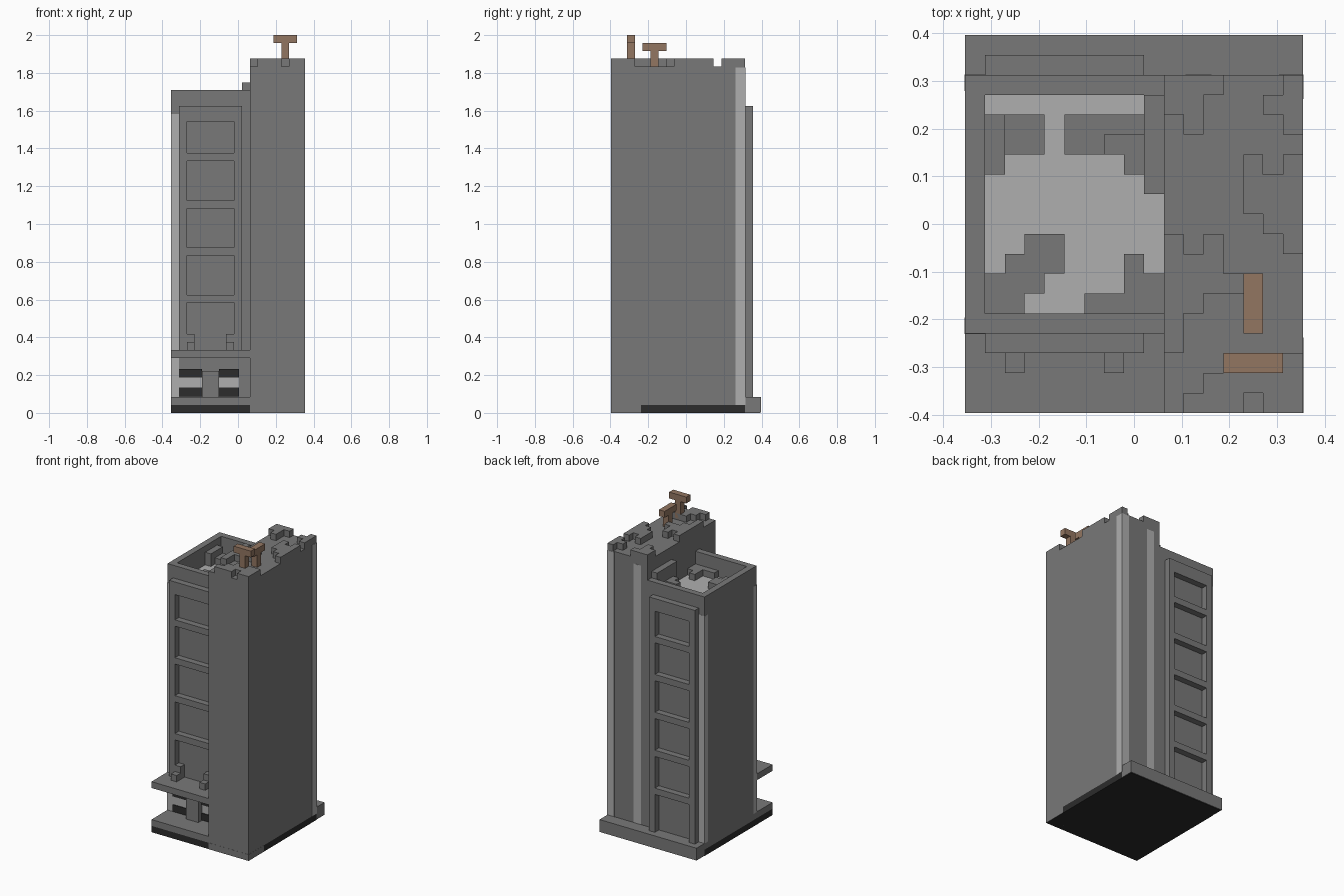
import bpy, bmesh
from mathutils import Matrix, Vector

if "Cube" in bpy.data.objects:
    bpy.data.objects.remove(bpy.data.objects["Cube"])

UNIT = 1 / 24                      # one block of the building grid
WIDE, DEEP = 17, 19                # footprint in blocks
SPLIT, FRONT, BACK = 10, 4, 17     # where the two towers meet, low tower faces
FLOOR, TOP = 38, 44                # sunken roof floor and tall roof floor


def material(name, r, g, b):
    m = bpy.data.materials.new(name)
    m.use_nodes = True
    m.diffuse_color = (r, g, b, 1)
    m.node_tree.nodes["Principled BSDF"].inputs["Base Color"].default_value = (r, g, b, 1)
    return m


stone = material("stone grey", .19, .19, .19)
pale = material("pale grey", .43, .43, .43)
black = material("black", .025, .025, .025)
wood = material("brown wood", .29, .18, .12)


def part(name, mat, *boxes):
    """One object made of boxes: (x0, x1, y0, y1, z0, z1) in blocks."""
    bm = bmesh.new()
    for x0, x1, y0, y1, z0, z1 in boxes:
        mid = Vector(((x0 + x1 - WIDE) / 2, (y0 + y1 - DEEP) / 2, (z0 + z1) / 2))
        size = Matrix.Diagonal((x1 - x0, y1 - y0, z1 - z0, 1))
        bmesh.ops.create_cube(bm, size=1, matrix=Matrix.Translation(mid) @ size)
    bmesh.ops.scale(bm, vec=(UNIT,) * 3, verts=bm.verts)
    mesh = bpy.data.meshes.new(name)
    bm.to_mesh(mesh)
    bm.free()
    mesh.materials.append(mat)
    ob = bpy.data.objects.new(name, mesh)
    bpy.context.collection.objects.link(ob)
    return ob


def rubble(name, plan, x0, y0, z0, heights):
    """Broken blocks laid out from a plan whose first row is the back."""
    boxes = []
    for j, row in enumerate(reversed(plan.split())):
        for i, c in enumerate(row):
            if c in heights:
                x, y = x0 + i, y0 + j
                boxes.append((x, x + 1, y, y + 1, z0, z0 + heights[c]))
    part(name, stone, *boxes)


# Base: black footing, grey slab, stone corner under the tall tower
part("footing", black, (0, WIDE, 0, BACK, 0, 1), (.1, WIDE - .1, BACK, DEEP - .1, -.0, .1))
part("base_slab", stone, (0, SPLIT, 0, BACK, 1, 2), (0, WIDE, BACK, DEEP, .05, 2))
part("footing_corner", stone, (SPLIT, WIDE + .02, -.02, 1, 0, 1),
     (WIDE - 1, WIDE + .02, 0, FLOOR / 10, 0, 1))

# Two towers
part("tall_tower", stone, (SPLIT, WIDE, 0, BACK, 1, TOP))
part("low_tower", stone, (0, SPLIT, FRONT, BACK, 2, FLOOR - .1))
part("sunken_roof", pale, (.5, SPLIT, FRONT + .5, BACK - .5, FLOOR - .5, FLOOR))
part("roof_rim", stone, (0, 1, FRONT, BACK, FLOOR - .2, 41),
     (1, SPLIT, FRONT, FRONT + 1, FLOOR - .2, 41),
     (1, SPLIT, BACK - 1, BACK, FLOOR - .2, 41))

# Pale worn corners and back strip
e = .03
part("low_tower_worn_corners", pale,
     (-e, 1, FRONT - e, FRONT + .8, 2, FLOOR),
     (-e, 1, BACK - .8, BACK + e, 2, FLOOR))
part("tall_tower_worn_corner", pale, (WIDE - 1.2, WIDE + e, BACK - 1.2, BACK + e, 1, TOP - .1))
part("tall_tower_worn_strip", pale, (SPLIT + 1.1, SPLIT + 2.4, BACK - .5, BACK + e, 2, TOP - 1))


def ladder_panel(name, y, bottom):
    """Raised frame with a crossbar every six blocks."""
    boxes = [(x, x + 1, y, y + 1, bottom, 37) for x in (1, 8)]
    boxes.append((1, 9, y, y + 1, 37, 39))
    boxes += [(2, 8, y, y + 1, z, z + 1) for z in range(32, bottom, -6)]
    part(name, stone, *boxes)


ladder_panel("front_panel", FRONT - 1, 8)
ladder_panel("back_panel", BACK, 2)

# Front ledge with rubble, and the alcove below it
part("front_ledge", stone, (0, SPLIT, 0, FRONT, 7, 8))
part("ledge_rubble", stone, *[b for x in (2, 7) for b in
     ((x, x + 1, 2, 3, 8, 9), (x, x + 1, 3, 4, 8, 10))])
part("alcove_post", stone, (3.9, 6.1, FRONT - 1, FRONT, 2, 5.3))
for side, x0, x1 in (("right", 1, 3.9), ("left", 6.1, 8.6)):
    part(side + "_alcove_dark_bands", black,
         *[(x0, x1, FRONT - .2, FRONT, z, z + 1.1) for z in (2.1, 4.5)])
    part(side + "_alcove_pale_band", pale, (x0, x1, FRONT - .1, FRONT, 3.2, 4.5))

# Broken roof blocks
rubble("tall_roof_rubble", """
    ###...#
    ##...##
    .#....#
    .......
    ....#.#
    ....###
    ....###
    .....##
    #.#...#
    ###....
    ####...
    ##.....
    #......
    #......
    ...####
    ..#####
    .###.##""", SPLIT, 0, TOP, {"#": 1})
rubble("low_roof_rubble", """
    ........T
    H##.####T
    H##.##HHT
    H......HT
    ........T
    .........
    .........
    ..##.....
    .###...#.
    ###....##
    ##...####""", 1, FRONT + 1, FLOOR, {"#": 1, "H": 2, "T": 4})

# Wooden T-shaped posts on the tall roof
part("front_wooden_post", wood, (14, 15, 2, 3, TOP, 47), (13, 16, 2, 3, 47, 48))
part("rear_wooden_post", wood, (14, 15, 5, 6, TOP, 46), (14, 15, 4, 7, 46, 47))
